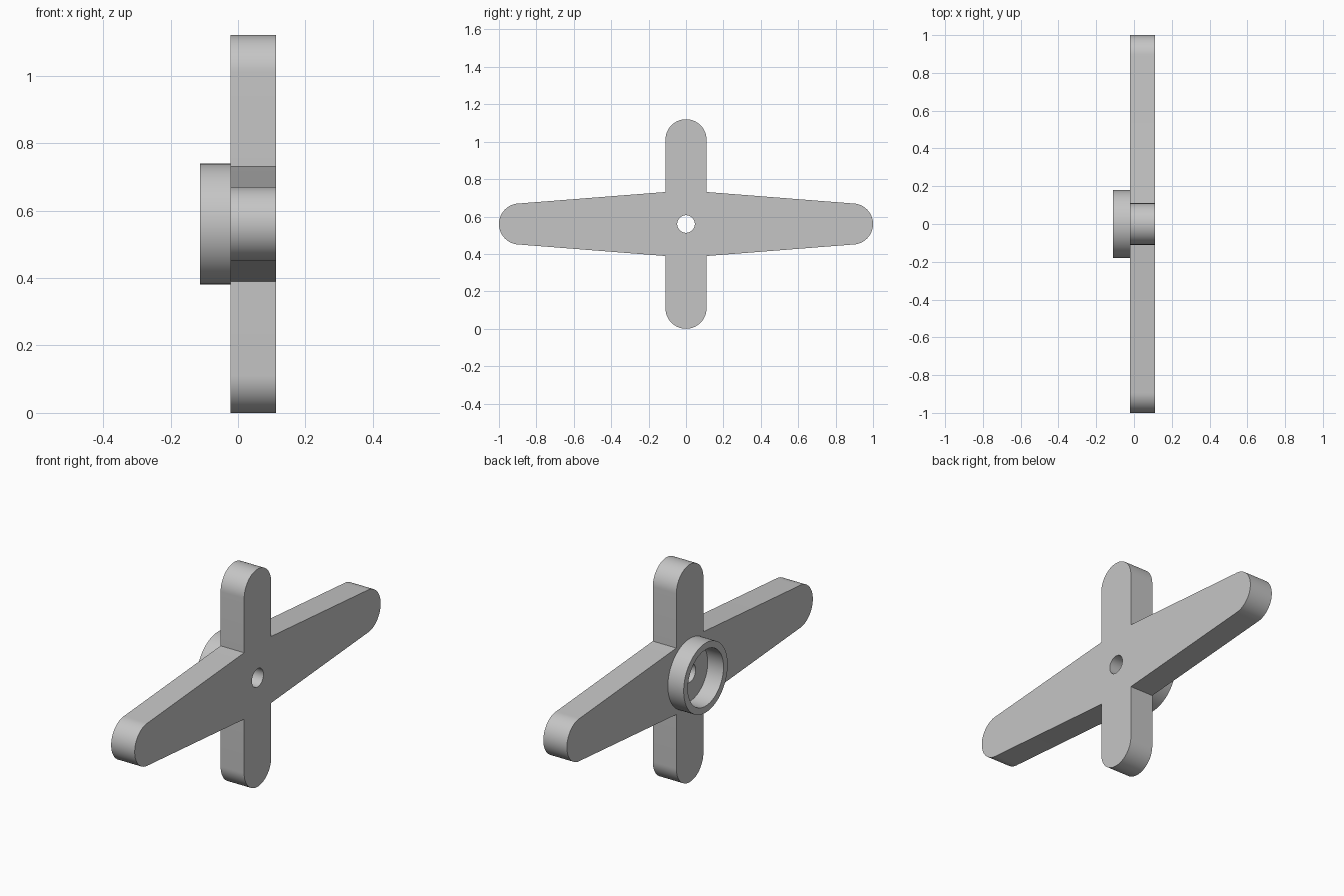
import bpy
import bmesh
from math import cos, sin, pi, radians
from mathutils import Matrix

cube = bpy.data.objects.get("Cube")
if cube:
    bpy.data.objects.remove(cube, do_unlink=True)

grey = bpy.data.materials.new("light_grey")
grey.use_nodes = True
colour = (0.56, 0.56, 0.56, 1)
grey.diffuse_color = colour
grey.node_tree.nodes["Principled BSDF"].inputs["Base Color"].default_value = colour

CENTRE_Z = 0.56
TIP = 0.11        # tip radius and half width of the short arms
ROOT = 0.171      # half width of the long arms at the root
HOLE = 0.047
BACK, FACE = -0.022, 0.112


def arc(radius, start, end, steps, cx=0, cy=0):
    return [(cx + radius * cos(start + (end - start) * i / steps),
             cy + radius * sin(start + (end - start) * i / steps))
            for i in range(steps + 1)]


def circle(radius, steps=64):
    return arc(radius, 0, 2 * pi, steps)[:-1]


def extrude_outlines(name, outlines, x0, x1):
    """Extrude closed outlines in the YZ plane from x0 to x1; inner ones are holes."""
    curve = bpy.data.curves.new(name, "CURVE")
    curve.dimensions = "2D"
    curve.fill_mode = "BOTH"
    curve.extrude = (x1 - x0) / 2
    for points in outlines:
        spline = curve.splines.new("POLY")
        spline.points.add(len(points) - 1)
        for point, (u, v) in zip(spline.points, points):
            point.co = (u, v, 0, 1)
        spline.use_cyclic_u = True
    obj = bpy.data.objects.new(name, curve)
    bpy.context.collection.objects.link(obj)
    bpy.ops.object.select_all(action="DESELECT")
    obj.select_set(True)
    bpy.context.view_layer.objects.active = obj
    bpy.ops.object.convert(target="MESH")
    obj = bpy.context.view_layer.objects.active

    # Stand the outline up and weld the caps to the sides
    axes = Matrix(((0, 0, 1), (1, 0, 0), (0, 1, 0))).to_4x4()
    bm = bmesh.new()
    bm.from_mesh(obj.data)
    bm.transform(Matrix.Translation(((x0 + x1) / 2, 0, CENTRE_Z)) @ axes)
    bmesh.ops.remove_doubles(bm, verts=bm.verts, dist=0.0001)
    bmesh.ops.recalc_face_normals(bm, faces=bm.faces)
    bm.to_mesh(obj.data)
    bm.free()
    obj.data.materials.clear()
    obj.data.materials.append(grey)
    bpy.ops.object.shade_smooth_by_angle(angle=radians(30))
    return obj


# Cross-shaped plate: half outline, then the same turned half a revolution
half = [(TIP, -ROOT)]
half += arc(TIP, -pi / 2, pi / 2, 32, cx=1 - TIP)
half += [(TIP, ROOT)]
half += arc(TIP, 0, pi, 32, cy=CENTRE_Z - TIP)
outline = half + [(-u, -v) for u, v in half]
extrude_outlines("cross_arm_plate", [outline, circle(HOLE)], BACK, FACE)

# Hollow collar on the back of the plate
extrude_outlines("hub_collar", [circle(0.179), circle(0.145)], -0.112, BACK)
